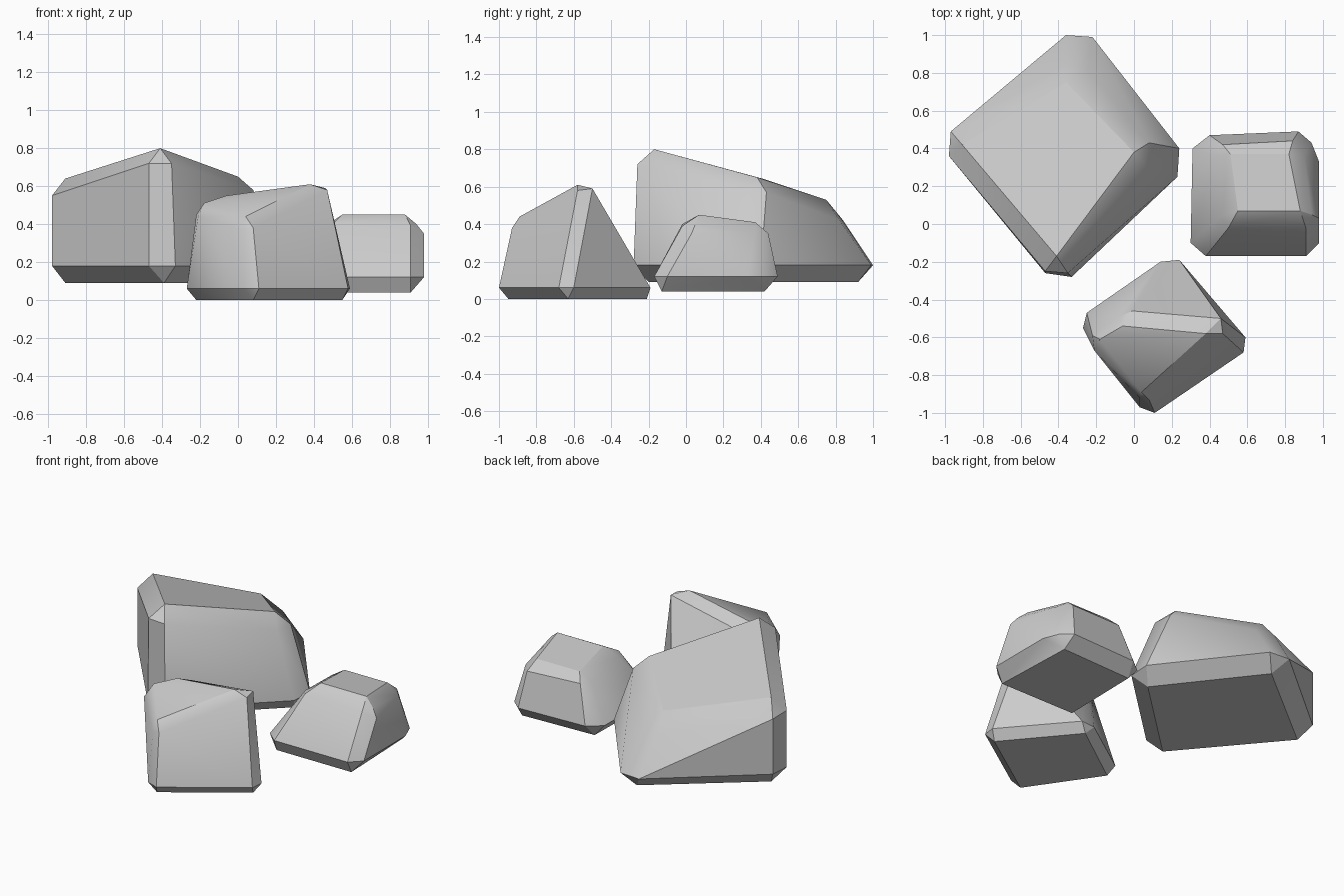
import bpy, bmesh, math


def rock(name, base_z, base, rim_z, rim, crown):
    """Chiselled boulder: flat base, chamfer rim and a faceted crown, wrapped in a convex skin."""
    bm = bmesh.new()
    pts = [(x, y, base_z) for x, y in base] + [(x, y, rim_z) for x, y in rim] + crown
    for p in pts:
        bm.verts.new(p)
    res = bmesh.ops.convex_hull(bm, input=bm.verts[:])
    loose = [v for v in bm.verts if not v.link_faces]
    bmesh.ops.delete(bm, geom=loose, context='VERTS')
    # merge nearly coplanar triangles into broad stone facets
    bmesh.ops.dissolve_limit(bm, angle_limit=math.radians(4),
                             verts=bm.verts[:], edges=bm.edges[:])
    bmesh.ops.recalc_face_normals(bm, faces=bm.faces[:])
    me = bpy.data.meshes.new(name)
    bm.to_mesh(me)
    bm.free()
    ob = bpy.data.objects.new(name, me)
    bpy.context.collection.objects.link(ob)
    bpy.ops.object.select_all(action='DESELECT')
    ob.select_set(True)
    bpy.context.view_layer.objects.active = ob
    bpy.ops.object.shade_smooth_by_angle(angle=math.radians(30))
    return ob


# Large boulder at the back left
rock("large_rock",
     0.09, [(-0.91, 0.42), (-0.29, 0.92), (0.17, 0.33), (-0.39, -0.20)],
     0.18, [(-0.98, 0.36), (-0.97, 0.49), (-0.36, 1.0), (-0.22, 0.99),
            (0.24, 0.40), (0.23, 0.25), (-0.33, -0.28), (-0.47, -0.26)],
     [(-0.98, 0.36, 0.55), (-0.97, 0.49, 0.54),
      (-0.38, 0.84, 0.42), (-0.25, 0.82, 0.42),
      (0.08, 0.43, 0.57), (0.08, 0.29, 0.58),
      (-0.35, -0.26, 0.72), (-0.47, -0.25, 0.72),
      (-0.41, -0.17, 0.80), (0.0, 0.38, 0.65),
      (-0.36, 0.75, 0.53), (-0.91, 0.42, 0.64)])

# Wedge shaped rock at the front
rock("front_rock",
     0.0, [(-0.22, -0.51), (0.08, -0.95), (0.55, -0.63), (0.20, -0.21)],
     0.06, [(-0.25, -0.47), (-0.27, -0.55), (0.03, -0.97), (0.11, -1.0),
            (0.58, -0.68), (0.59, -0.60), (0.24, -0.19), (0.14, -0.20)],
     [(-0.21, -0.67, 0.44), (-0.22, -0.59, 0.45),
      (0.03, -0.92, 0.37), (0.08, -0.93, 0.38), (0.04, -0.89, 0.44),
      (0.47, -0.58, 0.58), (0.46, -0.50, 0.59), (0.38, -0.58, 0.61),
      (-0.06, -0.54, 0.55), (-0.18, -0.61, 0.51),
      (-0.01, -0.46, 0.52), (-0.08, -0.49, 0.51)])

# Small rock on the right
rock("small_rock",
     0.04, [(0.37, -0.13), (0.91, -0.13), (0.89, 0.42), (0.38, 0.40)],
     0.12, [(0.30, -0.10), (0.31, 0.40), (0.40, 0.47), (0.87, 0.49),
            (0.94, 0.43), (0.98, 0.33), (0.98, -0.10), (0.91, -0.17), (0.38, -0.17)],
     [(0.50, -0.02, 0.40), (0.91, -0.02, 0.39),
      (0.98, 0.03, 0.35), (0.94, 0.05, 0.40), (0.90, 0.37, 0.35),
      (0.84, 0.44, 0.35), (0.47, 0.42, 0.36), (0.43, 0.36, 0.36),
      (0.46, 0.04, 0.39), (0.55, 0.07, 0.45), (0.88, 0.07, 0.45),
      (0.82, 0.37, 0.41), (0.51, 0.37, 0.41)])
